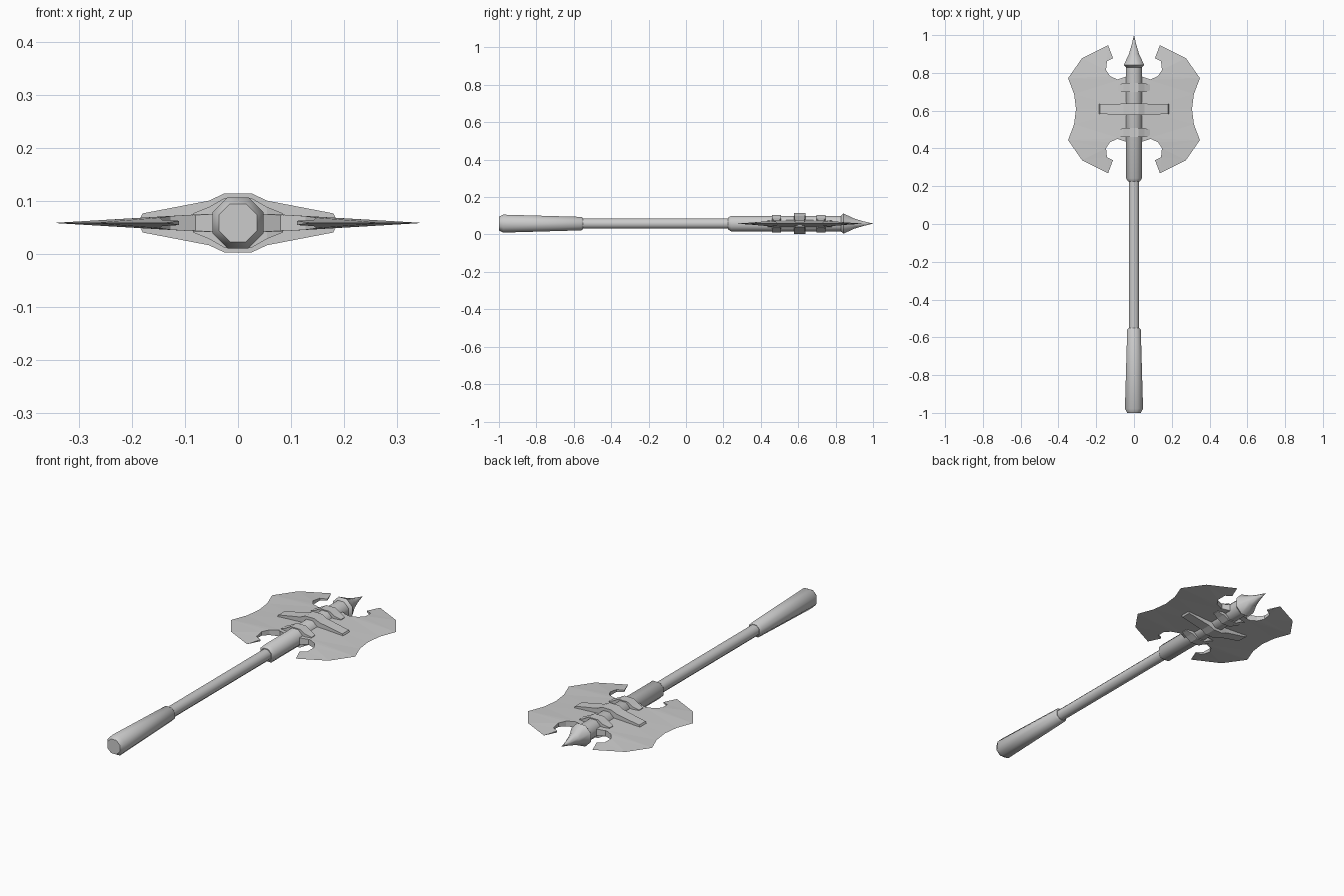
import bpy, bmesh, math

if "Cube" in bpy.data.objects:
    bpy.data.objects.remove(bpy.data.objects["Cube"])

ZC = 0.058   # height of the weapon's centre plane
YC = 0.608   # middle of the blades


def finish(bm, name, smooth=False):
    bmesh.ops.recalc_face_normals(bm, faces=bm.faces[:])
    mesh = bpy.data.meshes.new(name)
    bm.to_mesh(mesh)
    bm.free()
    ob = bpy.data.objects.new(name, mesh)
    ob.location = (0, 0, ZC)
    bpy.context.collection.objects.link(ob)
    if smooth:
        bpy.ops.object.select_all(action='DESELECT')
        ob.select_set(True)
        bpy.context.view_layer.objects.active = ob
        bpy.ops.object.shade_smooth_by_angle(angle=math.radians(50))
    return ob


def loft(bm, rings):
    """Skin a list of equal-length rings and cap both ends."""
    vs = [[bm.verts.new(p) for p in ring] for ring in rings]
    n = len(vs[0])
    for a, b in zip(vs, vs[1:]):
        for i in range(n):
            j = (i + 1) % n
            bm.faces.new((a[i], a[j], b[j], b[i]))
    bm.faces.new(vs[0])
    bm.faces.new(vs[-1])


def octagon_rod(name, profile):
    """Eight-sided rod along y; profile is (y, distance to flat)."""
    bm = bmesh.new()
    rings = []
    for y, flat in profile:
        r = flat / math.cos(math.pi / 8)
        rings.append([(r * math.cos((k + 0.5) * math.pi / 4), y,
                       r * math.sin((k + 0.5) * math.pi / 4)) for k in range(8)])
    loft(bm, rings)
    return finish(bm, name, True)


def clasp(name, y, half):
    """Band across both blades; half is (x, half height, half width)."""
    stations = [(-x, h, w) for x, h, w in reversed(half)] + half
    bm = bmesh.new()
    loft(bm, [[(x, y - w, -h), (x, y + w, -h), (x, y + w, h), (x, y - w, h)]
              for x, h, w in stations])
    return finish(bm, name)


# Handle parts
octagon_rod("grip", [(-1.0, 0.036), (-0.978, 0.048), (-0.56, 0.036), (-0.55, 0.029)])
octagon_rod("shaft", [(-0.6, 0.027), (0.26, 0.027)])
octagon_rod("head_socket", [(0.225, 0.031), (0.242, 0.042), (0.835, 0.042)])
octagon_rod("top_spike", [(0.828, 0.042), (0.842, 0.054), (0.9, 0.027),
                          (0.95, 0.012), (1.0, 0.0005)])

# Blade: quarter outline, sharp outer edge and thick notched inner edge
outer = [(0.137, 0.947), (0.275, 0.878), (0.349, 0.772), (0.317, 0.688), (0.307, YC)]
inner = [(0.111, 0.878, 0.004), (0.143, 0.862, 0.006), (0.148, 0.815, 0.010),
         (0.127, 0.783, 0.013), (0.08, 0.762, 0.016), (0.03, 0.785, 0.018),
         (0.02, YC, 0.020)]
facets = ["O0 I0 I1", "O0 I1 O1", "O1 I1 I2", "O1 I2 O2", "O2 I2 I3", "O2 I3 I4",
          "O2 I4 O3", "O3 I4 I5", "O3 I5 I6", "O3 I6 O4"]


def blade(name, sx):
    bm = bmesh.new()
    for sy in (1, -1):
        for sz in (1, -1):
            V = {}
            for i, (x, y) in enumerate(outer):
                V[f"O{i}"] = bm.verts.new((sx * x, YC + sy * (y - YC), 0))
            for i, (x, y, t) in enumerate(inner):
                V[f"I{i}"] = bm.verts.new((sx * x, YC + sy * (y - YC), sz * t))
            for f in facets:
                bm.faces.new([V[k] for k in f.split()])
            # walls of the notch, down to the centre plane
            low = [bm.verts.new((v.co.x, v.co.y, 0))
                   for v in (V[f"I{i}"] for i in range(7))]
            bm.faces.new((V["O0"], V["I0"], low[0]))
            for i in range(6):
                bm.faces.new((V[f"I{i}"], V[f"I{i+1}"], low[i + 1], low[i]))
    bmesh.ops.remove_doubles(bm, verts=bm.verts[:], dist=0.0002)
    return finish(bm, name)


blade("blade_right", 1)
blade("blade_left", -1)

# Clasps holding the blades
clasp("middle_clasp", YC, [(0.025, 0.056, 0.031), (0.055, 0.042, 0.029),
                           (0.18, 0.018, 0.026), (0.184, 0.010, 0.026)])
for label, y in (("upper_clasp", YC + 0.114), ("lower_clasp", YC - 0.124)):
    clasp(label, y, [(0.025, 0.047, 0.024), (0.055, 0.030, 0.024), (0.085, 0.018, 0.015)])
